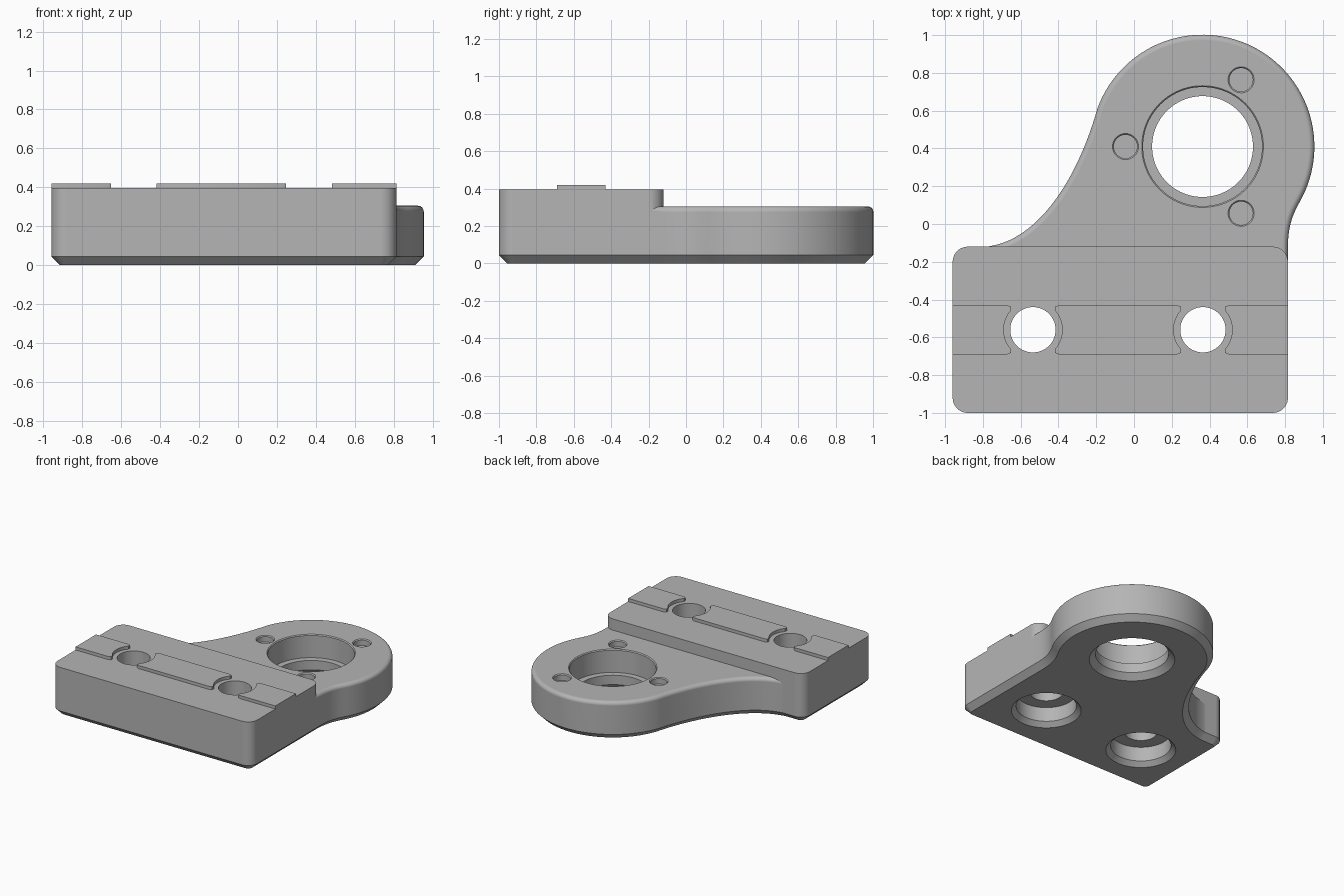
import bpy
import bmesh
from math import cos, sin, pi, sqrt, radians
from mathutils import Vector

cube = bpy.data.objects.get("Cube")
if cube:
    bpy.data.objects.remove(cube, do_unlink=True)

grey = bpy.data.materials.new("machined_grey")
grey.use_nodes = True
colour = (0.46, 0.46, 0.46, 1)
grey.diffuse_color = colour
grey.node_tree.nodes["Principled BSDF"].inputs["Base Color"].default_value = colour

# Main dimensions
LEFT, RIGHT, FRONT, BACK = -0.96, 0.815, -1.0, -0.12
TOP, PLATE_TOP, RAIL_TOP = 0.395, 0.305, 0.42
CHAMFER, FILLET = 0.045, 0.03
RING = Vector((0.363, 0.41))
RING_R = 0.592
BOLT_X, BOLT_Y = (-0.535, 0.365), -0.56


def arc(c, r, a0, a1, n):
    steps = [radians(a0 + (a1 - a0) * i / n) for i in range(n + 1)]
    return [Vector((c[0] + r * cos(a), c[1] + r * sin(a))) for a in steps]


def bezier(a, b, c, d, n):
    a, b, c, d = map(Vector, (a, b, c, d))
    pts = []
    for i in range(n + 1):
        t = i / n
        s = 1 - t
        pts.append(a * s**3 + b * 3 * s * s * t + c * 3 * s * t * t + d * t**3)
    return pts


def inset(pts, d):
    """Shrink a counter-clockwise outline by d with mitred corners."""
    out = []
    for i, p in enumerate(pts):
        e1 = (p - pts[i - 1]).normalized()
        e2 = (pts[(i + 1) % len(pts)] - p).normalized()
        n1, n2 = Vector((-e1.y, e1.x)), Vector((-e2.y, e2.x))
        out.append(p + (n1 + n2) * d / (1 + n1.dot(n2)))
    return out


def loft(name, rings):
    """Closed solid through stacked (outline, height) rings."""
    bm = bmesh.new()
    loops = [[bm.verts.new((p.x, p.y, z)) for p in pts] for pts, z in rings]
    n = len(loops[0])
    for lo, hi in zip(loops, loops[1:]):
        for i in range(n):
            j = (i + 1) % n
            bm.faces.new((lo[i], lo[j], hi[j], hi[i]))
    bm.faces.new(loops[0][::-1])
    bm.faces.new(loops[-1])
    bmesh.ops.recalc_face_normals(bm, faces=bm.faces)
    mesh = bpy.data.meshes.new(name)
    bm.to_mesh(mesh)
    bm.free()
    mesh.materials.append(grey)
    ob = bpy.data.objects.new(name, mesh)
    bpy.context.collection.objects.link(ob)
    return ob


def hole_cutter(name, c, profile, n=64):
    """Turned cutter from (radius, height) pairs."""
    ob = loft(name, [(arc(c, r, 0, 360, n)[:-1], z) for r, z in profile])
    ob.hide_render = True
    return ob


# Clamping block: rounded rectangle with a chamfered underside
R = 0.08
block = []
for cx, cy, a in ((RIGHT - R, FRONT + R, -90), (RIGHT - R, BACK - R, 0),
                  (LEFT + R, BACK - R, 90), (LEFT + R, FRONT + R, 180)):
    block += arc((cx, cy), R, a, a + 90, 10)
body = loft("bracket_body", [(inset(block, CHAMFER), 0), (block, CHAMFER), (block, TOP)])

# Ring plate: round end flowing into the block on both sides
START, END = -29, 160
ring = arc(RING, RING_R, START, END, 80)
p0, p1 = ring[0], ring[-1]
down = Vector((sin(radians(START)), -cos(radians(START))))
right_flow = bezier((RIGHT, BACK), (RIGHT, 0), p0 + down * 0.07, p0, 14)
left_flow = bezier(p1, (-0.31, 0.2), (-0.54, BACK - 0.002), (-0.82, BACK - 0.002), 30)
plate_line = ([Vector((-0.82, -0.3)), Vector((RIGHT, -0.3))]
              + right_flow + ring[1:-1] + left_flow)
layers = [(inset(plate_line, CHAMFER), 0), (plate_line, CHAMFER)]
for i in range(7):
    a = pi / 2 * i / 6
    layers.append((inset(plate_line, FILLET * (1 - cos(a))),
                   PLATE_TOP - FILLET + FILLET * sin(a)))
plate = loft("ring_plate", layers)

# Bearing bore: chamfered through hole with a wide seat above
LIP = 0.007
cutters = [hole_cutter("bearing_bore", RING, [
    (0.322, -0.01), (0.312, 0), (0.267, CHAMFER), (0.267, 0.12), (0.315, 0.12),
    (0.315, PLATE_TOP - LIP), (0.322, PLATE_TOP), (0.322, 0.5)], 96)]

# Three shallow screw holes around the bore
for k in range(3):
    a = radians(60 + 120 * k)
    c = RING + Vector((cos(a), sin(a))) * 0.408
    cutters.append(hole_cutter("screw_hole", c, [
        (0.062, PLATE_TOP - 0.05), (0.062, PLATE_TOP - LIP),
        (0.069, PLATE_TOP), (0.069, 0.5)], 40))

# Two bolt holes with wide recesses underneath
for x in BOLT_X:
    cutters.append(hole_cutter("bolt_hole", (x, BOLT_Y), [
        (0.265, -0.01), (0.255, 0), (0.22, 0.035), (0.22, 0.15),
        (0.12, 0.15), (0.12, 0.5)]))

# Join the plate and cut the holes
for ob, op in [(plate, "UNION")] + [(c, "DIFFERENCE") for c in cutters]:
    mod = body.modifiers.new(ob.name, "BOOLEAN")
    mod.operation, mod.solver, mod.object = op, "EXACT", ob
bpy.context.view_layer.update()
graph = bpy.context.evaluated_depsgraph_get()
joined = bpy.data.meshes.new_from_object(body.evaluated_get(graph))
body.modifiers.clear()
body.data = joined
for ob in [plate] + cutters:
    bpy.data.objects.remove(ob, do_unlink=True)


# Raised locating rails, hollowed around the bolt holes
HALF, CLEAR, GAP = 0.13, 0.155, 0.117


def rail_end(hole_x, side):
    ys = [-0.122 + 0.244 * i / 24 for i in range(25)]
    prof = [(GAP + 0.018, -HALF)]
    prof += [(max(GAP, sqrt(CLEAR**2 - y * y)), y) for y in ys]
    prof.append((GAP + 0.018, HALF))
    return [Vector((hole_x + side * o, BOLT_Y + y)) for o, y in prof]


def flat_end(x):
    return [Vector((x, BOLT_Y - HALF)), Vector((x, BOLT_Y + HALF))]


rails = []
for name, lo, hi in (("right_rail", flat_end(LEFT), rail_end(BOLT_X[0], -1)),
                     ("middle_rail", rail_end(BOLT_X[0], 1), rail_end(BOLT_X[1], -1)),
                     ("left_rail", rail_end(BOLT_X[1], 1), flat_end(RIGHT))):
    outline = hi + lo[::-1]
    rails.append(loft(name, [(outline, TOP), (outline, RAIL_TOP)]))

# Smooth shading with sharp machined edges
bpy.ops.object.select_all(action="DESELECT")
for ob in [body] + rails:
    ob.select_set(True)
bpy.context.view_layer.objects.active = body
bpy.ops.object.shade_smooth_by_angle(angle=radians(25))
weighted = body.modifiers.new("even_normals", "WEIGHTED_NORMAL")
weighted.keep_sharp = True
